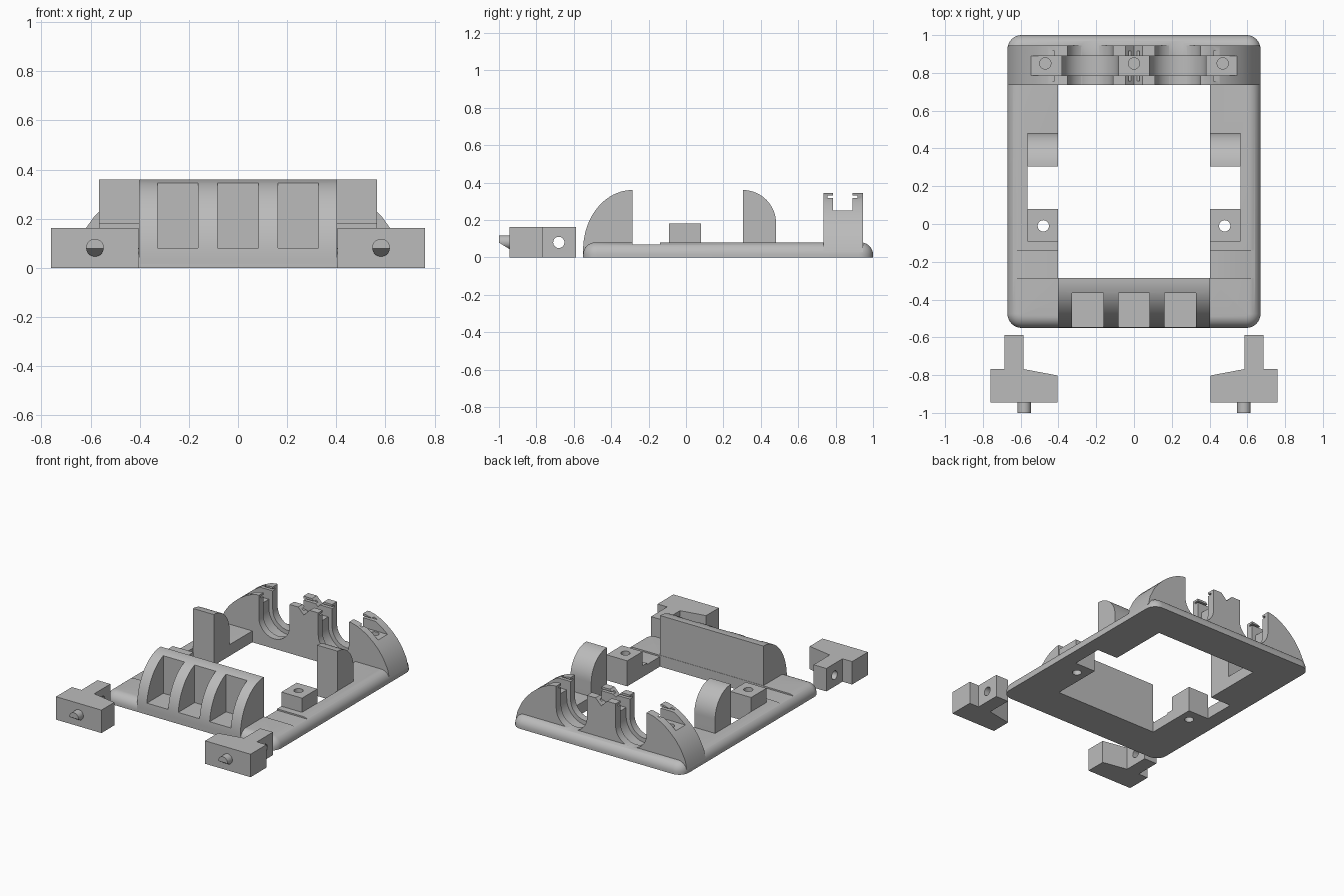
import bpy, bmesh, math
from mathutils import Vector

cube = bpy.data.objects.get("Cube")
if cube:
    bpy.data.objects.remove(cube, do_unlink=True)

grey = bpy.data.materials.new("plain grey")
grey.use_nodes = True
grey.diffuse_color = (0.5, 0.5, 0.5, 1)
grey.node_tree.nodes["Principled BSDF"].inputs["Base Color"].default_value = (0.5, 0.5, 0.5, 1)


def loft(name, rings):
    """Closed solid through a stack of equal rings."""
    bm = bmesh.new()
    loops = [[bm.verts.new(p) for p in ring] for ring in rings]
    n = len(loops[0])
    for low, high in zip(loops, loops[1:]):
        for i in range(n):
            j = (i + 1) % n
            bm.faces.new((low[i], low[j], high[j], high[i]))
    bm.faces.new(loops[0])
    bm.faces.new(loops[-1])
    bmesh.ops.recalc_face_normals(bm, faces=bm.faces)
    mesh = bpy.data.meshes.new(name)
    bm.to_mesh(mesh)
    bm.free()
    mesh.materials.append(grey)
    obj = bpy.data.objects.new(name, mesh)
    bpy.context.collection.objects.link(obj)
    return obj


def prism(name, points, axis, start, end):
    """Profile pushed along an axis: x takes (y,z), y takes (x,z), z takes (x,y)."""
    def place(a, b, d):
        return Vector({"x": (d, a, b), "y": (a, d, b), "z": (a, b, d)}[axis])
    return loft(name, [[place(a, b, d) for a, b in points] for d in (start, end)])


def box(name, x0, x1, y0, y1, z0, z1):
    return prism(name, [(x0, y0), (x1, y0), (x1, y1), (x0, y1)], "z", z0, z1)


def arc(cx, cy, rx, ry, start, end, steps=16):
    angles = [math.radians(start + (end - start) * i / steps) for i in range(steps + 1)]
    return [(cx + rx * math.cos(a), cy + ry * math.sin(a)) for a in angles]


def rod(name, a, b, r, axis, start, end):
    return prism(name, arc(a, b, r, r, 0, 360, 32)[:-1], axis, start, end)


def cut(obj, *cutters):
    for cutter in cutters:
        mod = obj.modifiers.new("cut", "BOOLEAN")
        mod.operation = "DIFFERENCE"
        mod.solver = "EXACT"
        mod.object = cutter
        bpy.ops.object.select_all(action="DESELECT")
        bpy.context.view_layer.objects.active = obj
        obj.select_set(True)
        bpy.ops.object.modifier_apply(modifier=mod.name)
        bpy.data.objects.remove(cutter, do_unlink=True)


def trough(x, r, y0, y1):
    """U-shaped cutter for a round channel that is open at the top."""
    points = arc(x, 0.19, r, r, 180, 360, 28) + [(x + r, 0.6), (x - r, 0.6)]
    return prism("trough_cutter", points, "y", y0, y1)


def troughs():
    return [trough(s * 0.232, r, y0, y1) for s in (-1, 1)
            for r, y0, y1 in ((0.12, 0.7, 0.97), (0.15, 0.785, 0.89))]


def rounded_ring(inset, z):
    """Rounded rectangle outline of the base plate."""
    r = 0.075 - inset
    ring = []
    for sx, sy, start in ((1, 1, 0), (-1, 1, 90), (-1, -1, 180), (1, -1, 270)):
        cx, cy = sx * 0.595, 0.225 + sy * 0.7
        ring += [(x, y, z) for x, y in arc(cx, cy, r, r, start, start + 90, 8)]
    return ring


# Base plate with rounded rim, central opening and side notches
rim = 0.065
rings = [rounded_ring(0, 0)]
for i in range(9):
    t = math.pi / 2 * i / 8
    rings.append(rounded_ring(rim * (1 - math.cos(t)), 0.015 + rim * math.sin(t)))
plate = loft("base_plate", rings)
cut(plate, box("opening_cutter", -0.403, 0.403, -0.285, 0.735, -1, 1),
    box("notch_cutter", -0.565, 0.565, 0.08, 0.308, -1, 1))
for s in (-1, 1):
    x0, x1 = sorted((s * 0.39, s * 0.8))
    cut(plate, box("step_cutter", x0, x1, -0.285, -0.14, 0.07, 1),
        rod("screw_cutter", s * 0.48, -0.01, 0.03, "z", -1, 1))
cut(plate, *troughs())
parts = [plate]

# Front hood with three pockets
hood = prism("front_hood", [(-0.287, 0.002), (-0.55, 0.002)]
             + arc(-0.287, 0.04, 0.263, 0.32, 180, 90, 20), "x", -0.403, 0.403)
for x in (-0.245, 0, 0.245):
    cut(hood, box("pocket_cutter", x - 0.083, x + 0.083, -0.8, -0.365, 0.08, 0.8))
    cut(plate, box("pocket_cutter", x - 0.083, x + 0.083, -0.54, -0.365, 0.0795, 0.8))
parts.append(hood)

# Rear double cradle
side = [(0.668, 0.03), (0.655, 0.09), (0.62, 0.16), (0.585, 0.209), (0.545, 0.25),
        (0.5, 0.287), (0.455, 0.315), (0.41, 0.335), (0.37, 0.345)]
cradle = prism("rear_cradle", side + [(-x, z) for x, z in reversed(side)],
               "y", 0.735, 0.945)
cut(cradle, box("groove_cutter", -0.8, 0.8, 0.785, 0.89, 0.25, 0.8), *troughs())
cut(cradle, prism("valley_cutter", [(-0.06, 0.36), (0, 0.3), (0.06, 0.36)], "y", 0.7, 1),
    box("slot_cutter", -0.8, 0.8, 0.757, 0.917, 0.317, 0.33))
for x in (-0.47, 0, 0.47):
    cut(cradle, rod("pilot_cutter", x, 0.85, 0.03, "z", 0.12, 0.5))
parts.append(cradle)

for s, word in ((1, "left"), (-1, "right")):
    # Screw block beside the opening
    x0, x1 = sorted((s * 0.403, s * 0.565))
    block = box(word + "_screw_block", x0, x1, -0.092, 0.08, 0.001, 0.18)
    cut(block, rod("screw_cutter", s * 0.48, -0.01, 0.03, "z", -1, 1))

    # Round-backed upright
    upright = prism(word + "_upright", [(0.305, 0.001), (0.482, 0.001)]
                    + arc(0.305, 0.18, 0.177, 0.18, 0, 90), "x", x0, x1)

    # Loose T-shaped bracket with a cross hole
    outline = [(0.405, -0.945), (0.76, -0.945), (0.76, -0.768), (0.685, -0.768),
               (0.685, -0.588), (0.585, -0.588), (0.585, -0.768), (0.405, -0.802)]
    bracket = prism(word + "_bracket", [(s * x, y) for x, y in outline], "z", 0, 0.162)
    cut(bracket, rod("cross_cutter", -0.68, 0.08, 0.03, "x", s * 0.5, s * 0.8))

    # Latch pin with a sloping underside
    pin = rod(word + "_latch_pin", s * 0.582, 0.082, 0.036, "y", -1, -0.93)
    cut(pin, prism("slope_cutter", [(-1.01, 0.085), (-0.945, 0.045), (-0.945, 0.02),
                                    (-1.01, 0.02)], "x", s * 0.4, s * 0.8))
    parts += [block, upright, bracket, pin]

# Smooth the curved faces and keep hard edges
bpy.ops.object.select_all(action="DESELECT")
for part in parts:
    part.select_set(True)
bpy.context.view_layer.objects.active = plate
bpy.ops.object.shade_smooth_by_angle(angle=math.radians(30))
